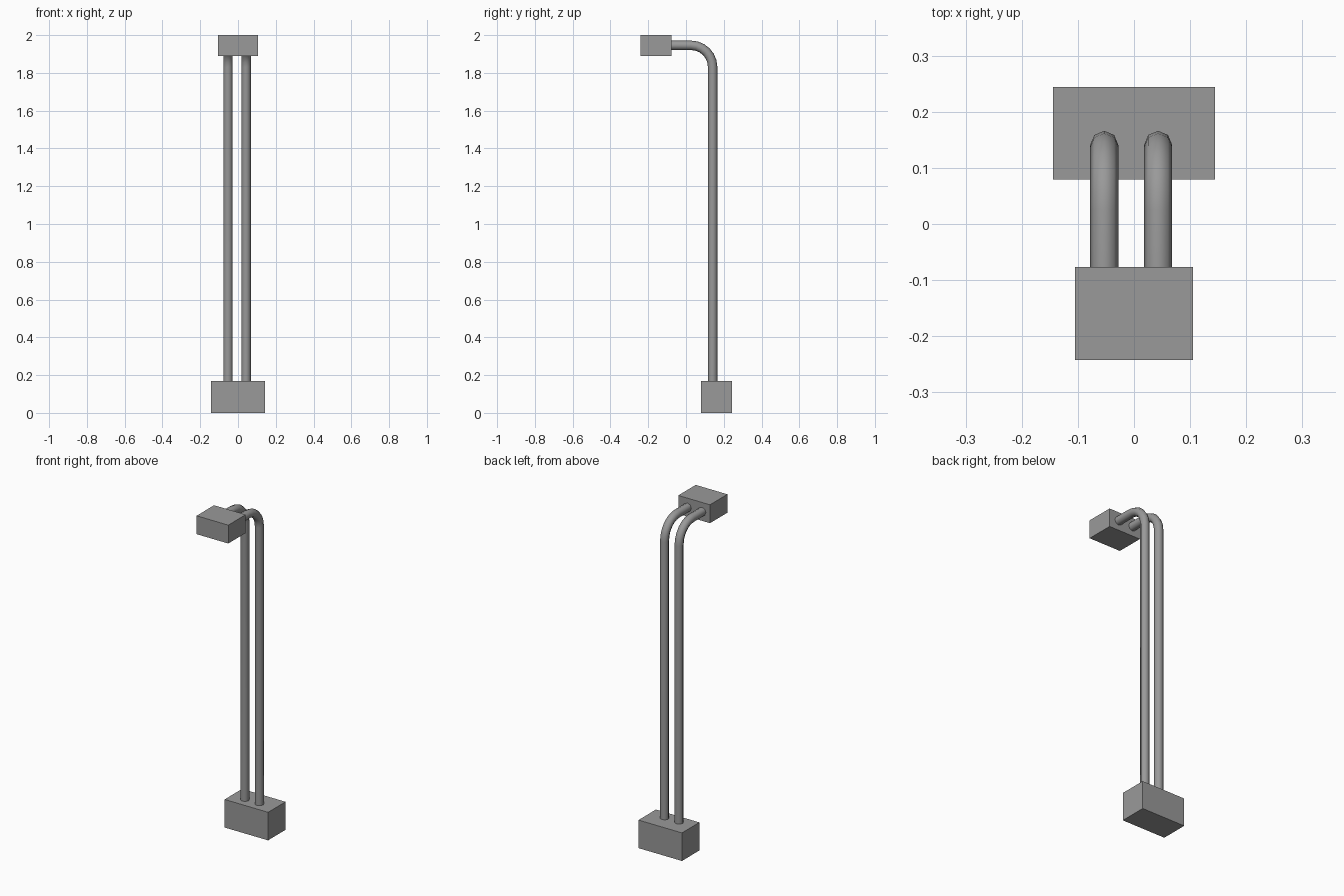
import bpy, bmesh
from math import sin, cos, pi, radians
from mathutils import Vector

cube = bpy.data.objects.get("Cube")
if cube:
    bpy.data.objects.remove(cube, do_unlink=True)

# Single grey material
grey = bpy.data.materials.new("grey")
grey.use_nodes = True
colour = (0.32, 0.32, 0.32, 1)
grey.diffuse_color = colour
grey.node_tree.nodes["Principled BSDF"].inputs["Base Color"].default_value = colour


def finish(name, bm):
    bmesh.ops.recalc_face_normals(bm, faces=bm.faces)
    mesh = bpy.data.meshes.new(name)
    bm.to_mesh(mesh)
    bm.free()
    mesh.materials.append(grey)
    obj = bpy.data.objects.new(name, mesh)
    bpy.context.collection.objects.link(obj)
    return obj


def block(name, low, high):
    low, high = Vector(low), Vector(high)
    bm = bmesh.new()
    bmesh.ops.create_cube(bm, size=1)
    bmesh.ops.scale(bm, vec=high - low, verts=bm.verts)
    bmesh.ops.translate(bm, vec=(low + high) / 2, verts=bm.verts)
    return finish(name, bm)


def pipe(name, x, back=0.141, top=1.946, bend=0.115, radius=0.025, sides=8, steps=6):
    # Path: up the back, round the bend, forward into the top block
    path = [(back, 0.15, 0)]
    for i in range(steps + 1):
        a = pi / 2 * i / steps
        path.append((back - bend + bend * cos(a), top - bend + bend * sin(a), a))
    path.append((-0.09, top, pi / 2))
    bm = bmesh.new()
    rings = []
    for y, z, a in path:
        ring = []
        for k in range(sides):
            t = 2 * pi * k / sides
            out = radius * sin(t)
            ring.append(bm.verts.new((x + radius * cos(t), y + out * cos(a), z + out * sin(a))))
        rings.append(ring)
    for r, s in zip(rings, rings[1:]):
        for k in range(sides):
            n = (k + 1) % sides
            bm.faces.new((r[k], r[n], s[n], s[k]))
    bm.faces.new(rings[0])
    bm.faces.new(rings[-1])
    obj = finish(name, bm)
    bpy.ops.object.select_all(action="DESELECT")
    obj.select_set(True)
    bpy.context.view_layer.objects.active = obj
    bpy.ops.object.shade_smooth_by_angle(angle=radians(60))


# Base and top blocks
block("base_block", (-0.144, 0.079, 0), (0.144, 0.244, 0.168))
block("top_block", (-0.105, -0.242, 1.89), (0.105, -0.077, 2))

# Twin bent pipes
pipe("right_pipe", -0.053)
pipe("left_pipe", 0.043)
